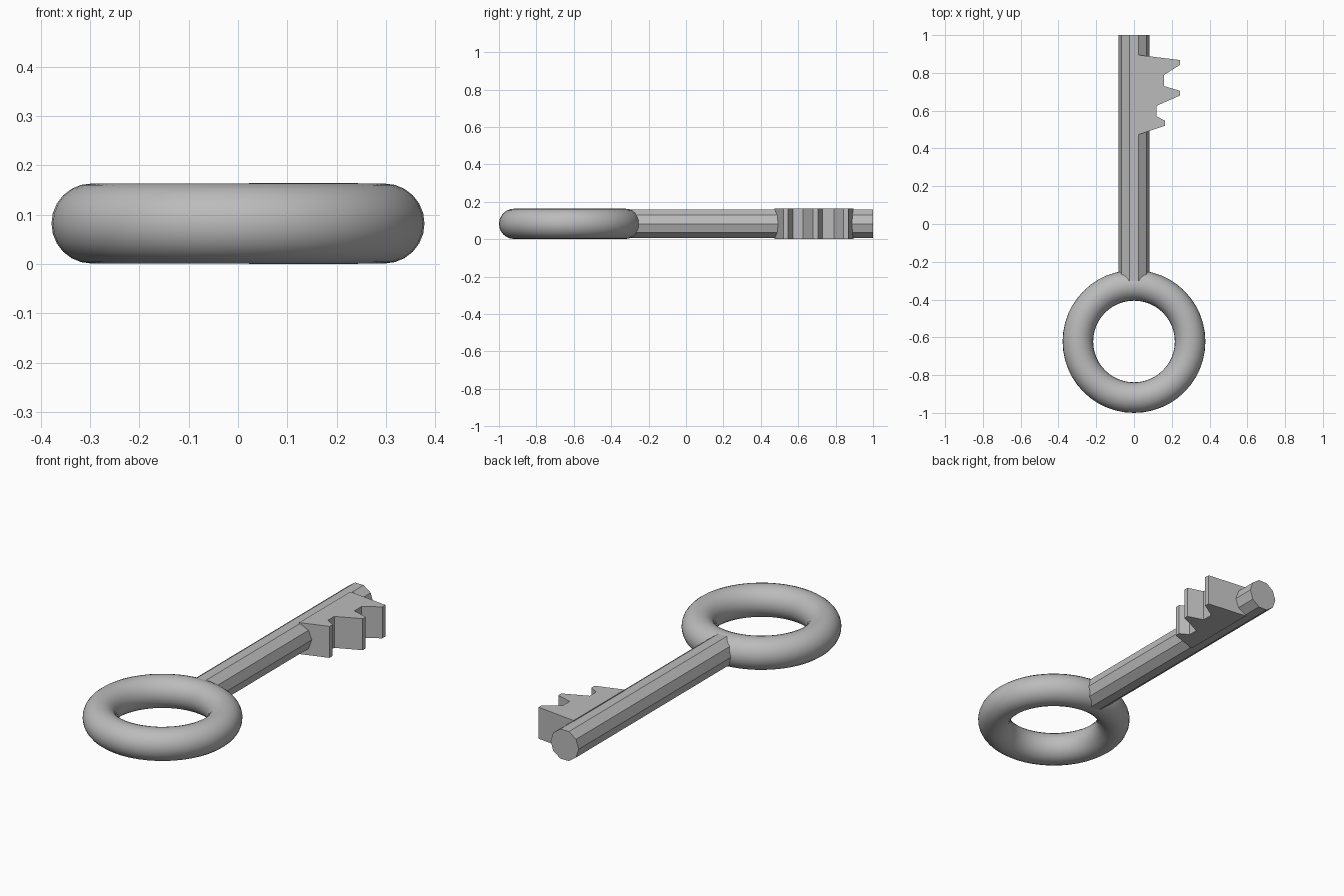
import bpy
import bmesh
from math import pi, radians

cube = bpy.data.objects.get("Cube")
if cube:
    bpy.data.objects.remove(cube, do_unlink=True)

MID_Z = 0.082

# Single metal colour
metal = bpy.data.materials.new("grey_metal")
metal.use_nodes = True
grey = (0.5, 0.5, 0.5, 1)
metal.diffuse_color = grey
metal.node_tree.nodes["Principled BSDF"].inputs["Base Color"].default_value = grey


def finish(obj, name):
    obj.name = name
    obj.data.materials.append(metal)


# Ring handle
bpy.ops.mesh.primitive_torus_add(
    major_radius=0.297, minor_radius=0.081, major_segments=48,
    minor_segments=24, location=(0, -0.622, MID_Z))
bpy.ops.object.shade_smooth_by_angle(angle=radians(40))
finish(bpy.context.object, "ring_handle")

# Ten-sided shaft, flat side up, its near end buried in the ring
start, end = -0.33, 1.0
bpy.ops.mesh.primitive_cylinder_add(
    vertices=10, radius=0.081, depth=end - start,
    location=(0, (start + end) / 2, MID_Z), rotation=(pi / 2, 0, pi))
shaft = bpy.context.object
shaft.rotation_euler = (pi / 2, pi / 10, 0)
finish(shaft, "shaft")

# Toothed bit: outline extruded upwards
outline = [(0.022, 0.473), (0.164, 0.52), (0.164, 0.546), (0.118, 0.572),
           (0.118, 0.625), (0.243, 0.68), (0.243, 0.705), (0.16, 0.73),
           (0.16, 0.79), (0.243, 0.842), (0.243, 0.868), (0.022, 0.895)]
bm = bmesh.new()
base = bm.faces.new([bm.verts.new((x, y, 0)) for x, y in outline])
grown = bmesh.ops.extrude_face_region(bm, geom=[base])
top = [v for v in grown["geom"] if isinstance(v, bmesh.types.BMVert)]
bmesh.ops.translate(bm, verts=top, vec=(0, 0, 2 * MID_Z))
bmesh.ops.recalc_face_normals(bm, faces=bm.faces)
mesh = bpy.data.meshes.new("toothed_bit")
bm.to_mesh(mesh)
bm.free()
bit = bpy.data.objects.new("toothed_bit", mesh)
bpy.context.collection.objects.link(bit)
finish(bit, "toothed_bit")
